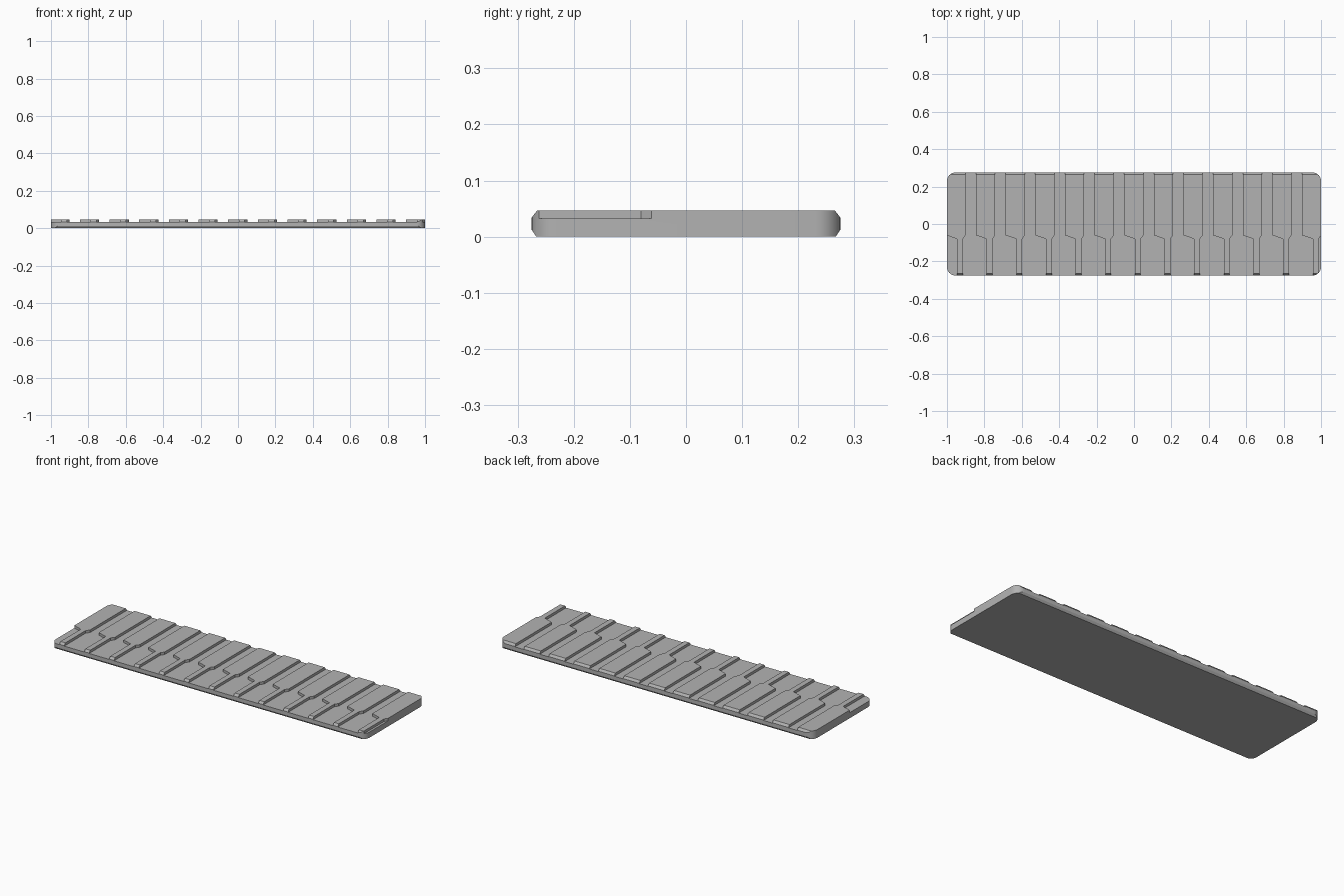
import bpy
import bmesh
import math

LENGTH, DEPTH, TOP, FLOOR = 2.0, 0.55, 0.047, 0.032
CORNER, PITCH, PADS = 0.045, 0.1585, 13

cube = bpy.data.objects.get("Cube")
if cube:
    bpy.data.objects.remove(cube, do_unlink=True)

grey = bpy.data.materials.new("plain grey")
grey.use_nodes = True
colour = (0.45, 0.45, 0.45, 1)
grey.diffuse_color = colour
grey.node_tree.nodes["Principled BSDF"].inputs["Base Color"].default_value = colour


def prism(bm, outline, sweep):
    """Extrude a closed 3D outline along a vector into a solid."""
    face = bm.faces.new([bm.verts.new(p) for p in outline])
    moved = bmesh.ops.extrude_face_region(bm, geom=[face])["geom"]
    bmesh.ops.translate(bm, vec=sweep,
                        verts=[v for v in moved if isinstance(v, bmesh.types.BMVert)])


def finish(bm, name):
    bmesh.ops.recalc_face_normals(bm, faces=bm.faces)
    mesh = bpy.data.meshes.new(name)
    bm.to_mesh(mesh)
    bm.free()
    mesh.materials.append(grey)
    obj = bpy.data.objects.new(name, mesh)
    bpy.context.collection.objects.link(obj)
    return obj


def cut(target, tool, operation):
    mod = target.modifiers.new(tool.name, "BOOLEAN")
    mod.object, mod.operation, mod.solver = tool, operation, "EXACT"
    tool.hide_render = True
    tool.hide_set(True)


# Slab: side profile with bevelled front and back edges, swept along its length
h = DEPTH / 2
half = [(h - 0.008, 0), (h, 0.012), (h, 0.034), (h - 0.01, TOP)]
profile = half + [(-y, z) for y, z in reversed(half)]
bm = bmesh.new()
prism(bm, [(-1.1, y, z) for y, z in profile], (2.2, 0, 0))
slab = finish(bm, "ribbed_slab")

# Plan cutter: rounded rectangle
cx, cy = LENGTH / 2 - CORNER, h - CORNER
plan = []
for q, (sx, sy) in enumerate([(1, 1), (-1, 1), (-1, -1), (1, -1)]):
    for k in range(9):
        a = math.pi / 2 * (q + k / 8)
        plan.append((sx * cx + CORNER * math.cos(a), sy * cy + CORNER * math.sin(a), -0.1))
bm = bmesh.new()
prism(bm, plan, (0, 0, 0.3))
cut(slab, finish(bm, "plan_cutter"), "INTERSECT")

# Groove cutters: narrow at the back, widening in front where the pads become thin bars
pad_left, pad_right = -1.0035, -0.901
bar_left, bar_right = -0.946, -0.915
step_back, step_front = -0.06, -0.08
bm = bmesh.new()
for i in range(-1, PADS):
    here, following = i * PITCH, (i + 1) * PITCH
    outline = [(here + pad_right, 0.4), (here + pad_right, step_back),
               (here + bar_right, step_front), (here + bar_right, -0.4),
               (following + bar_left, -0.4), (following + bar_left, step_front),
               (following + pad_left, step_back), (following + pad_left, 0.4)]
    prism(bm, [(x, y, FLOOR) for x, y in outline], (0, 0, 0.1))
cut(slab, finish(bm, "groove_cutters"), "DIFFERENCE")

# Bake the cuts, then smooth only the rounded corners
bpy.context.view_layer.update()
baked = bpy.data.meshes.new_from_object(
    slab.evaluated_get(bpy.context.evaluated_depsgraph_get()))
slab.modifiers.clear()
slab.data = baked
for name in ("plan_cutter", "groove_cutters"):
    bpy.data.objects.remove(bpy.data.objects[name], do_unlink=True)
bpy.ops.object.select_all(action="DESELECT")
slab.select_set(True)
bpy.context.view_layer.objects.active = slab
bpy.ops.object.shade_smooth_by_angle(angle=math.radians(20))
